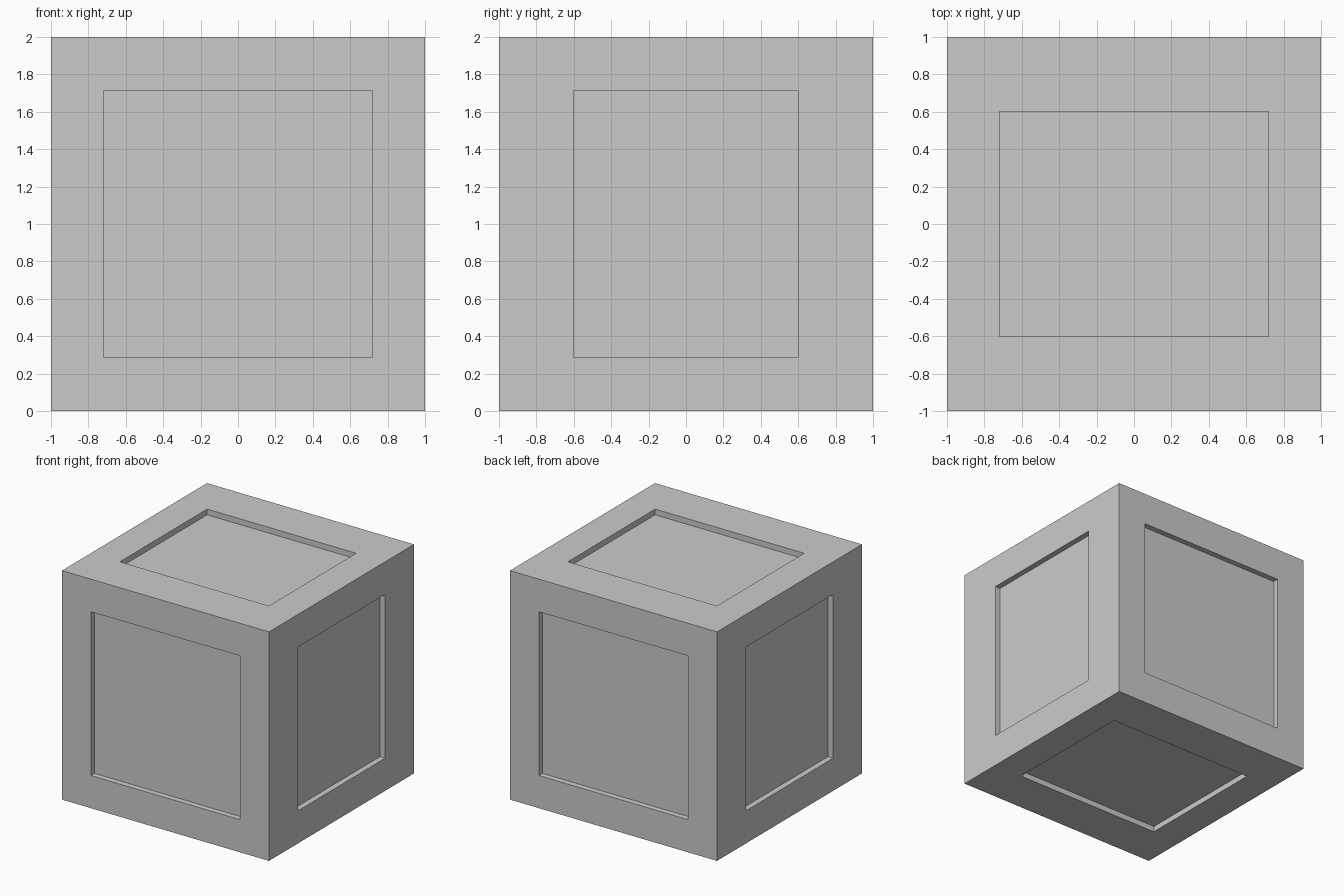
import bpy, bmesh
from mathutils import Vector

if "Cube" in bpy.data.objects:
    bpy.data.objects.remove(bpy.data.objects["Cube"])

PANEL_HALF = Vector((0.72, 0.602, 0.715))  # half extents of the recessed panels
DEPTH = 0.05

# Solid crate body, centred for now
bm = bmesh.new()
bmesh.ops.create_cube(bm, size=2.0)
bm.normal_update()

# Inset every side, then fit the inner outline to the panel size
panels = list(bm.faces)
bmesh.ops.inset_individual(bm, faces=panels, thickness=0.25)
for face in panels:
    normal = face.normal.copy()
    for v in face.verts:
        for a in range(3):
            if abs(normal[a]) < 0.5:
                v.co[a] = PANEL_HALF[a] if v.co[a] > 0 else -PANEL_HALF[a]

# Sink the panels straight inwards
for face in bmesh.ops.extrude_discrete_faces(bm, faces=panels)["faces"]:
    face.normal_update()
    bmesh.ops.translate(bm, verts=face.verts, vec=-DEPTH * face.normal)

# Stand on the ground
bmesh.ops.translate(bm, verts=bm.verts, vec=(0, 0, 1))
mesh = bpy.data.meshes.new("crate")
bm.to_mesh(mesh)
bm.free()
bpy.context.collection.objects.link(bpy.data.objects.new("crate", mesh))
